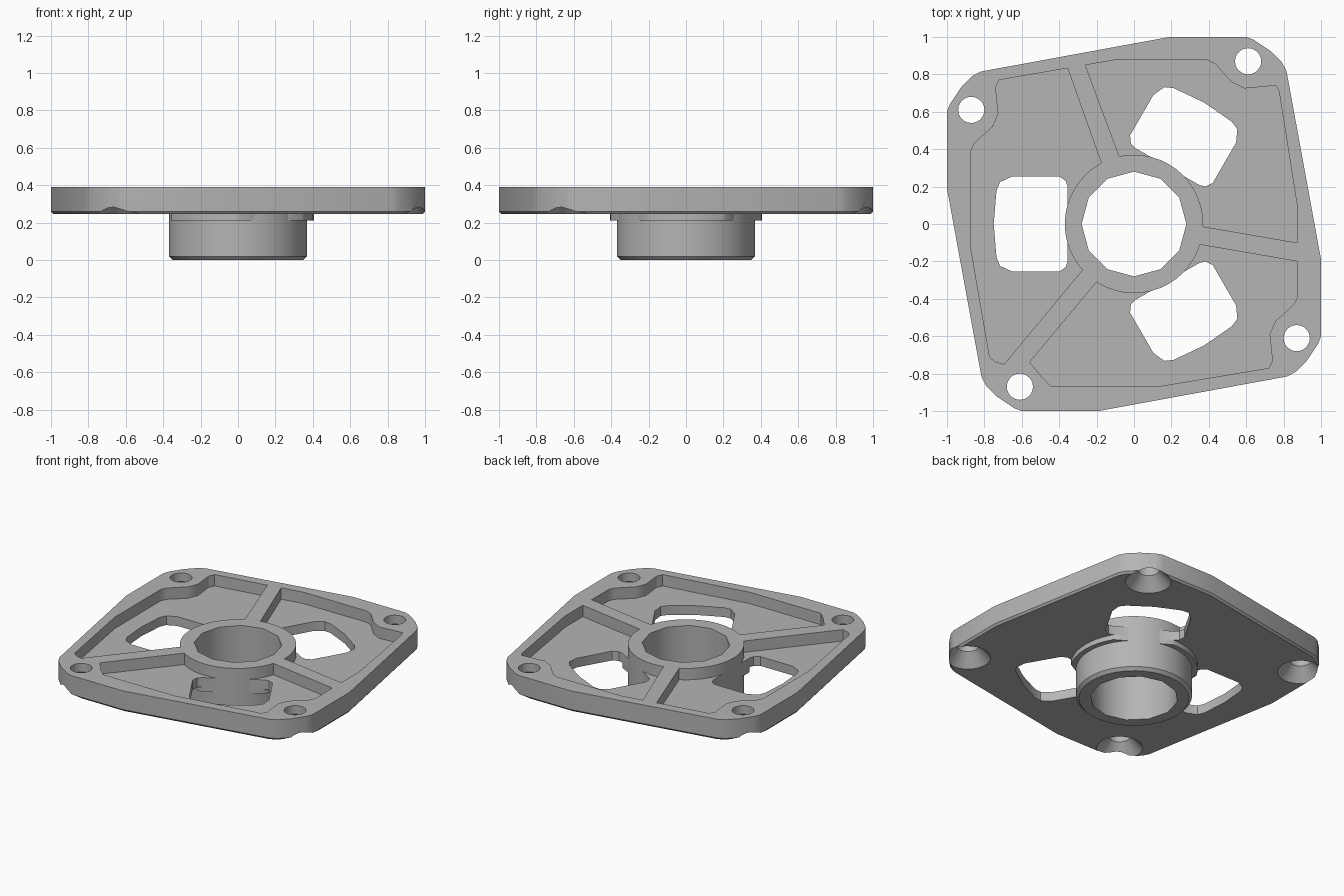
import bpy, bmesh, math

cube = bpy.data.objects.get("Cube")
if cube:
    bpy.data.objects.remove(cube, do_unlink=True)

grey = bpy.data.materials.new("plain_grey")
grey.use_nodes = True
grey.diffuse_color = (0.46, 0.46, 0.46, 1)
grey.node_tree.nodes["Principled BSDF"].inputs["Base Color"].default_value = (0.46, 0.46, 0.46, 1)

BOTTOM, FLOOR, TOP = 0.245, 0.31, 0.39


def circle(r, n=48, cx=0, cy=0):
    return [(cx + r * math.cos(math.tau * i / n), cy + r * math.sin(math.tau * i / n)) for i in range(n)]


def turn(points, degrees):
    c, s = math.cos(math.radians(degrees)), math.sin(math.radians(degrees))
    return [(x * c - y * s, x * s + y * c) for x, y in points]


def scaled(points, k):
    return [(x * k, y * k) for x, y in points]


def loft(name, *rings):
    """Closed solid through stacked outlines given as (points, z)."""
    bm = bmesh.new()
    loops = [[bm.verts.new((x, y, z)) for x, y in pts] for pts, z in rings]
    n = len(loops[0])
    for a, b in zip(loops, loops[1:]):
        for i in range(n):
            j = (i + 1) % n
            bm.faces.new((a[i], a[j], b[j], b[i]))
    bm.faces.new(loops[0])
    bm.faces.new(loops[-1])
    bmesh.ops.recalc_face_normals(bm, faces=bm.faces)
    mesh = bpy.data.meshes.new(name)
    bm.to_mesh(mesh)
    bm.free()
    mesh.materials.append(grey)
    obj = bpy.data.objects.new(name, mesh)
    bpy.context.collection.objects.link(obj)
    return obj


def cut(obj, *rings):
    """Subtract a lofted solid from an object."""
    cutter = loft("cutter", *rings)
    cutter.hide_render = True
    mod = obj.modifiers.new("cut", 'BOOLEAN')
    mod.operation, mod.solver, mod.object = 'DIFFERENCE', 'EXACT', cutter
    bpy.context.view_layer.objects.active = obj
    bpy.ops.object.modifier_apply(modifier=mod.name)
    bpy.data.objects.remove(cutter, do_unlink=True)


# Plate: one quarter of the outline repeated four times, small bottom chamfer
quarter = [(0.19, 1), (0.60, 1), (0.64, 0.985), (0.73, 0.925), (0.79, 0.865), (0.815, 0.82)]
outline = [p for k in range(4) for p in turn(quarter, -90 * k)]
plate = loft("mounting_plate", (scaled(outline, 0.988), BOTTOM), (outline, BOTTOM + 0.014), (outline, TOP))
cut(plate, (circle(0.37), 0), (circle(0.37), 1))

# Recessed pockets, leaving the rim and three ribs
pockets = [
    [(-0.08, 0.365), (-0.26, 0.85), (-0.1, 0.877), (0.39, 0.877), (0.435, 0.855), (0.52, 0.76), (0.59, 0.725),
     (0.76, 0.74), (0.775, 0.71), (0.872, 0.1), (0.872, -0.1), (0.365, -0.013)],
    [(-0.175, 0.325), (-0.355, 0.833), (-0.72, 0.77), (-0.74, 0.73), (-0.725, 0.59), (-0.755, 0.52),
     (-0.855, 0.43), (-0.874, 0.39), (-0.874, -0.12), (-0.772, -0.71), (-0.745, -0.735), (-0.695, -0.75),
     (-0.275, -0.245)],
    [(-0.2, -0.31), (-0.557, -0.738), (-0.5, -0.81), (-0.44, -0.87), (0.12, -0.87), (0.72, -0.77),
     (0.74, -0.73), (0.725, -0.59), (0.755, -0.52), (0.855, -0.43), (0.874, -0.39), (0.874, -0.2), (0.35, -0.11)],
]
for pocket in pockets:
    cut(plate, (pocket, FLOOR), (pocket, 1))

# Collar under the plate
collar = loft("collar", (circle(0.405), 0.21), (circle(0.405), BOTTOM))
cut(collar, (circle(0.37), 0), (circle(0.37), 1))

# Three windows through the pocket floors and the collar
half = [(-0.75, 0), (-0.735, 0.18), (-0.715, 0.225), (-0.65, 0.255), (-0.40, 0.255), (-0.365, 0.23), (-0.355, 0.2)]
window = half + [(x, -y) for x, y in reversed(half[1:])]
for angle in (0, 120, 240):
    shape = turn(window, angle)
    for part in (plate, collar):
        cut(part, (shape, 0), (shape, 1))

# Four corner screw holes, countersunk from below
for k in range(4):
    (x, y), = turn([(0.61, 0.87)], 90 * k)
    cut(plate, (circle(0.16, 24, x, y), BOTTOM - 0.015), (circle(0.07, 24, x, y), 0.33),
        (circle(0.07, 24, x, y), 1))

# Hub with chamfered lower edge and a coarse bore
hub = loft("hub", (circle(0.35), 0), (circle(0.37), 0.02), (circle(0.37), TOP))
cut(hub, (circle(0.28, 12), -1), (circle(0.28, 12), 1))

# Smooth shading with sharp edges kept
for obj in (plate, collar, hub):
    bpy.ops.object.select_all(action='DESELECT')
    obj.select_set(True)
    bpy.context.view_layer.objects.active = obj
    bpy.ops.object.shade_smooth_by_angle(angle=math.radians(32))
